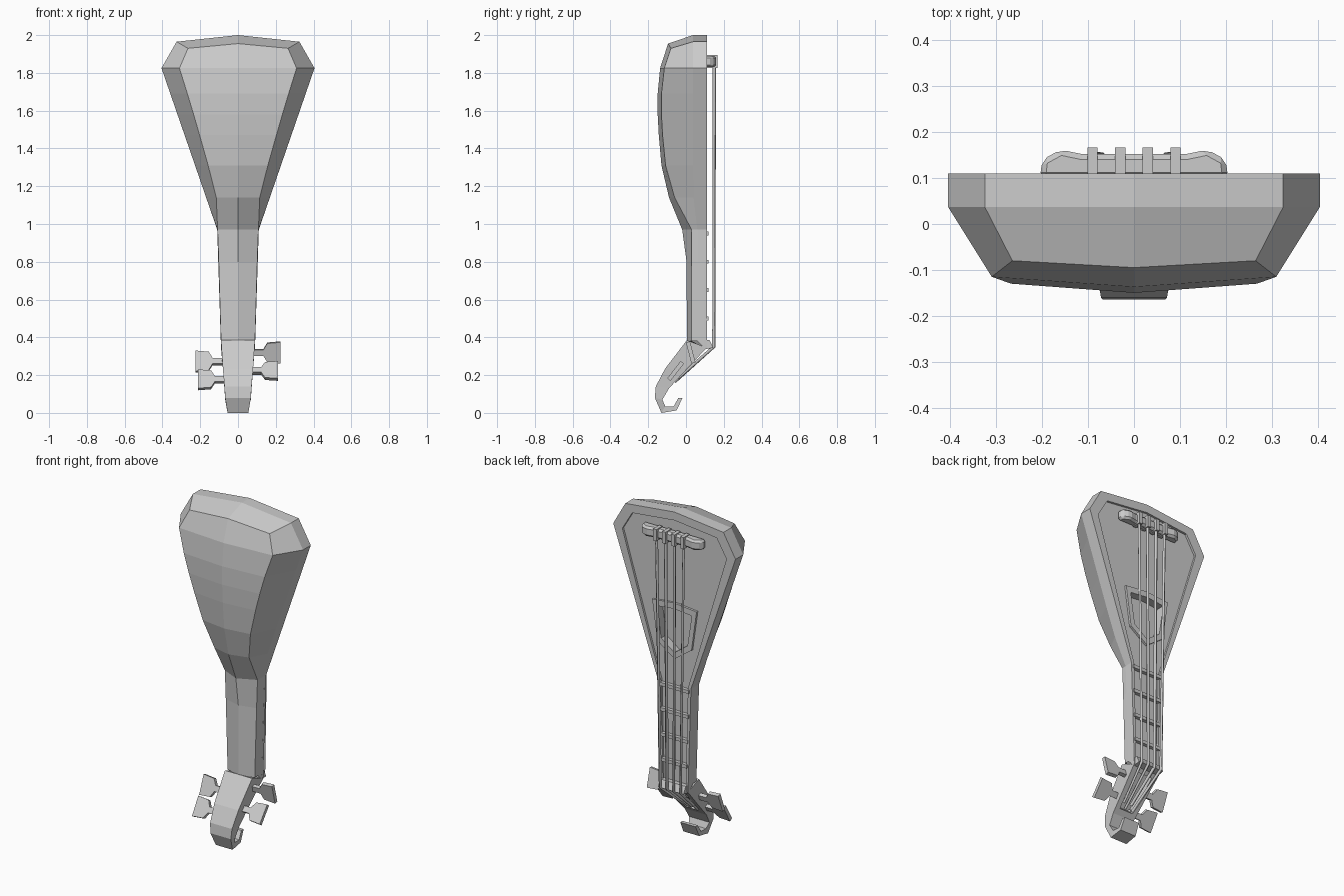
import bpy, math
from mathutils import Vector

if "Cube" in bpy.data.objects:
    bpy.data.objects.remove(bpy.data.objects["Cube"])


def mesh(name, verts, faces, mirror=False):
    me = bpy.data.meshes.new(name)
    me.from_pydata(verts, [], faces)
    ob = bpy.data.objects.new(name, me)
    bpy.context.collection.objects.link(ob)
    if mirror:
        m = ob.modifiers.new("mirror", 'MIRROR')
        m.use_clip = True
    # consistent outward normals
    bpy.context.view_layer.objects.active = ob
    ob.select_set(True)
    bpy.ops.object.mode_set(mode='EDIT')
    bpy.ops.mesh.select_all(action='SELECT')
    bpy.ops.mesh.normals_make_consistent(inside=False)
    bpy.ops.object.mode_set(mode='OBJECT')
    ob.select_set(False)
    return ob


def cut(ob, cutter):
    cutter.hide_render = True
    cutter.hide_viewport = True
    b = ob.modifiers.new("cut", 'BOOLEAN')
    b.operation = 'DIFFERENCE'
    b.object = cutter
    b.solver = 'EXACT'


def prism(name, loop_a, loop_b):
    n = len(loop_a)
    sides = [(i, (i + 1) % n, n + (i + 1) % n, n + i) for i in range(n)]
    return mesh(name, loop_a + loop_b, sides + [tuple(range(n)), tuple(range(n, 2 * n))])


def full(half):
    return half + [(-x, z) for x, z in reversed(half) if x > 0]


def frame(name, outer, inner, y0, y1):
    o, i = full(outer), full(inner)
    n = len(o)
    rings = [[(x, y, z) for x, z in l] for l, y in ((o, y0), (o, y1), (i, y1), (i, y0))]
    faces = [(r * n + k, r * n + (k + 1) % n, (r + 1) % 4 * n + (k + 1) % n, (r + 1) % 4 * n + k)
             for r in range(4) for k in range(n)]
    return mesh(name, sum(rings, []), faces)


def box(name, x, y0, y1, z0, z1, hw):
    p = [(y0, z0), (y1, z0), (y1, z1), (y0, z1)]
    return prism(name, [(x - hw, *q) for q in p], [(x + hw, *q) for q in p])


def strip(name, rows):
    # thick ribbon in the y-z plane with a half width per row
    v = []
    for o, i, w in rows:
        v += [(-w, *o), (w, *o), (w, *i), (-w, *i)]
    n = len(rows)
    f = [(4 * r + k, 4 * r + (k + 1) % 4, 4 * r + 4 + (k + 1) % 4, 4 * r + 4 + k)
         for r in range(n - 1) for k in range(4)]
    return mesh(name, v, f + [(0, 1, 2, 3), tuple(range(4 * n - 4, 4 * n))])


# body and neck: half loft, rows of (z, face width, side y, ridge x, ridge y, centre y)
FACE = 0.11
PANEL = 0.097
rows = [(1.825, .405, .037, .31, -.115, -.137), (1.69, 0, .037, .268, -.13, -.15),
        (1.58, 0, .037, .235, -.13, -.15), (1.47, 0, .037, .203, -.124, -.144),
        (1.31, 0, .037, .158, -.108, -.13), (1.14, 0, .04, .115, -.06, -.09),
        (.97, .11, .06, .108, .03, -.02), (.8, .104, .06, .102, .03, .003), (.38, .09, .06, .09, .03, .005)]
verts = [(0, PANEL, 2), (.325, PANEL, 1.965), (.325, .037, 1.965), (.265, -.08, 1.93), (0, -.095, 1.955)]
for z, w, sy, rx, ry, cy in rows:
    w = w or .11 + (z - .97) * .345
    fz = .345 if z == .38 else z
    verts += [(0, PANEL, fz), (w, PANEL, fz), (w, sy, z), (rx, ry, z), (0, cy, z)]
n = len(rows) + 1
faces = [(5 * r + k, 5 * r + k + 1, 5 * r + k + 6, 5 * r + k + 5) for r in range(n - 1) for k in range(4)]
verts.append((0, .037, 2))
s = len(verts) - 1
faces += [(0, 1, 2, s), (s, 2, 3, 4), tuple(range(5 * n - 5, 5 * n))]
body = mesh("body_and_neck", verts, faces, mirror=True)

# raised rim around the face
frame("face_rim", [(0, 2), (.325, 1.965), (.405, 1.825), (.11, .97), (.09, .345), (0, .345)],
      [(0, 1.95), (.28, 1.92), (.345, 1.81), (.09, .97), (.076, .375), (0, .375)], PANEL - .002, FACE)

# sound hole with frame
hole_out = [(0, 1.455), (.147, 1.44), (.113, 1.2), (0, 1.12)]
hole_in = [(0, 1.42), (.115, 1.408), (.087, 1.222), (0, 1.158)]
frame("sound_hole_frame", hole_out, hole_in, PANEL - .01, FACE)
cut(body, prism("sound_hole_cutter", [(x, .06, z) for x, z in full(hole_in)],
                [(x, .15, z) for x, z in full(hole_in)]))

# frets and nut
for z in (.95, .8, .65, .5):
    box("fret", 0, .09, .118, z - .01, z + .01, .087 + (z - .5) * .03)
strip("nut", [((.09, .385), (.125, .385), .085), ((.09, .335), (.145, .345), .085)])

# head with curled end and peg slot
head = strip("head", [((.005, .385), (.11, .345), .09), ((-.11, .235), (.01, .238), .08),
                      ((-.16, .14), (-.09, .13), .072), ((-.165, .08), (-.125, .07), .068),
                      ((-.13, 0), (-.11, .035), .055), ((-.05, .013), (-.065, .035), .053),
                      ((-.018, .08), (-.04, .08), .05)])
cut(head, strip("slot_cutter", [((.05, .348), (.112, .293), .055), ((-.098, .187), (-.038, .132), .045)]))

# tuning pegs: side, centre y, centre z, blade direction in y-z
half = [(.05, .017), (.135, .017), (.155, .052), (.225, .058)]
for side, y, z, d in ((1, .025, .32, (-.03, .115)), (1, -.055, .222, (.07, .09)),
                      (-1, -.015, .272, (.04, .1)), (-1, -.092, .175, (.06, .1))):
    u = Vector(d).normalized()
    t = Vector((-u.y, u.x)) * .011
    loop = half + [(x, -h) for x, h in reversed(half)]
    k = 0 if z > .25 else .012
    sides = [[(side * (x - k), y + u.x * h + q * t.x, z + u.y * h + q * t.y) for x, h in loop]
             for q in (-1, 1)]
    prism("tuning_peg", *sides)

# bridge with flared ends and string saddles
prof = [(-.205, .1), (-.2, .14), (-.16, .162), (-.112, .152)]
prof += [(-x, y) for x, y in reversed(prof)]
bridge = prism("bridge", [(x, y, 1.83) for x, y in prof], [(x, y, 1.89) for x, y in prof])
bv = bridge.modifiers.new("bevel", 'BEVEL')
bv.width = .012
bv.segments = 1
for i in range(4):
    x = -.09 + .06 * i
    box("string_saddle", x, .11, .167, 1.825, 1.895, .011)

    # string from bridge over nut into the peg slot
    cu = bpy.data.curves.new("string", 'CURVE')
    cu.dimensions = '3D'
    cu.bevel_depth = .009
    cu.bevel_resolution = 0
    cu.use_fill_caps = True
    sp = cu.splines.new('POLY')
    pts = [(x, .15, 1.86), (x * .75, .147, .35), (x * .42, -.06 + .02 * (i % 2), .165 + .02 * (i % 2))]
    sp.points.add(2)
    for p, c in zip(sp.points, pts):
        p.co = (*c, 1)
    bpy.context.collection.objects.link(bpy.data.objects.new("string", cu))
